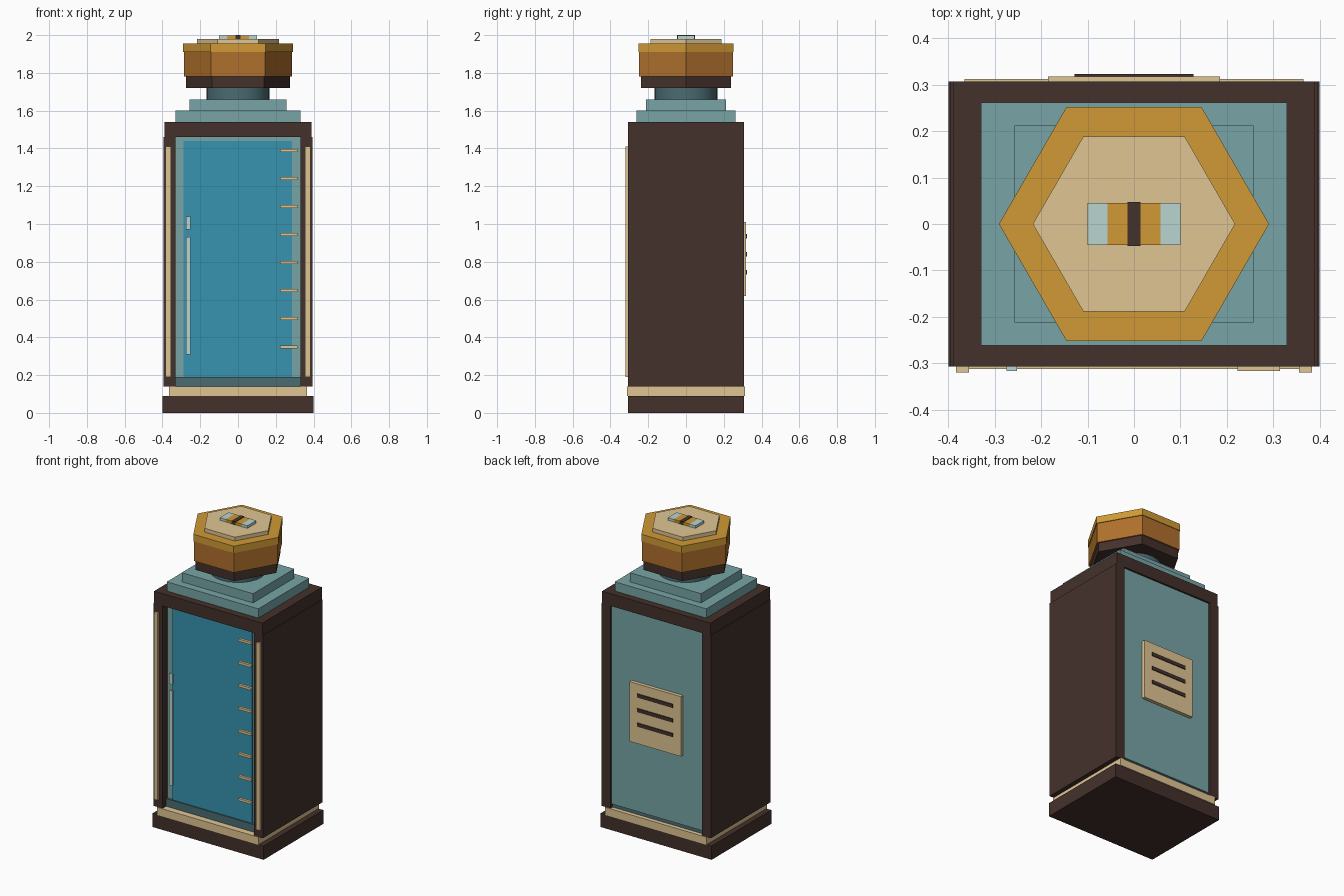
import bpy, bmesh
from math import cos, sin, pi, radians

if "Cube" in bpy.data.objects:
    bpy.data.objects.remove(bpy.data.objects["Cube"])


def material(name, hex_code):
    def lin(c):
        return c / 12.92 if c <= 0.04045 else ((c + 0.055) / 1.055) ** 2.4
    m = bpy.data.materials.new(name)
    m.diffuse_color = [lin(int(hex_code[i:i + 2], 16) / 255) for i in (0, 2, 4)] + [1]
    m.use_nodes = True
    m.node_tree.nodes["Principled BSDF"].inputs["Base Color"].default_value = m.diffuse_color
    return m


DARK = material("dark_wood", "44312B")
CREAM = material("cream", "DFC593")
TEAL = material("teal", "78A5A6")
DEEP = material("deep_teal", "4A6C72")
BLUE = material("blue_glass", "3792B0")
PALE = material("pale_blue", "BAD5D1")
GOLD = material("gold", "D09A36")
AMBER = material("amber", "B0702C")


def prism(name, points, z0, z1, mat):
    """Extrude a closed outline upwards from z0 to z1."""
    bm = bmesh.new()
    face = bm.faces.new([bm.verts.new((x, y, z0)) for x, y in points])
    top = bmesh.ops.extrude_face_region(bm, geom=[face])["geom"]
    bmesh.ops.translate(bm, vec=(0, 0, z1 - z0),
                        verts=[v for v in top if isinstance(v, bmesh.types.BMVert)])
    bmesh.ops.recalc_face_normals(bm, faces=bm.faces)
    me = bpy.data.meshes.new(name)
    bm.to_mesh(me)
    bm.free()
    me.materials.append(mat)
    ob = bpy.data.objects.new(name, me)
    bpy.context.collection.objects.link(ob)
    return ob


def box(name, x0, x1, y0, y1, z0, z1, mat):
    return prism(name, [(x0, y0), (x1, y0), (x1, y1), (x0, y1)], z0, z1, mat)


def slab(name, hx, hy, z0, z1, mat):
    return box(name, -hx, hx, -hy, hy, z0, z1, mat)


def ngon(name, n, r, z0, z1, mat):
    ring = [(r * cos(2 * pi * i / n), r * sin(2 * pi * i / n)) for i in range(n)]
    return prism(name, ring, z0, z1, mat)


def mirrored(ob):
    ob.modifiers.new("mirror_x", 'MIRROR').use_axis[0] = True
    return ob


# Base and plinth
slab("base", 0.40, 0.307, 0, 0.09, DARK)
slab("plinth", 0.365, 0.312, 0.09, 0.14, CREAM)

# Cabinet: side walls, top cap, cream front trims
mirrored(box("side_wall", 0.33, 0.395, -0.307, 0.307, 0.14, 1.46, DARK))
slab("top_cap", 0.39, 0.307, 1.46, 1.54, DARK)
mirrored(box("front_trim", 0.355, 0.383, -0.32, -0.30, 0.19, 1.41, CREAM))

# Recessed interior: sill, body, glass and back panel
box("sill", -0.33, 0.33, -0.27, 0.285, 0.14, 0.19, DEEP)
box("inner_body", -0.33, 0.33, -0.255, 0.28, 0.19, 1.46, TEAL)
box("glass", -0.288, 0.285, -0.262, -0.25, 0.19, 1.44, BLUE)
box("back_panel", -0.33, 0.33, 0.27, 0.295, 0.165, 1.46, TEAL)

# Glass highlights and scale marks
for i, (z0, z1) in enumerate([(0.31, 0.93), (0.97, 1.04)]):
    box(f"highlight_{i}", -0.275, -0.252, -0.317, -0.305, z0, z1, PALE)
for i in range(8):
    z = 0.35 + i * 0.1485
    box(f"scale_mark_{i}", 0.223, 0.315, -0.317, -0.30, z - 0.008, z + 0.008, CREAM)

# Rear vent plate with slots
box("vent_plate", -0.185, 0.185, 0.29, 0.318, 0.62, 1.01, CREAM)
for i in range(3):
    z = 0.745 + i * 0.095
    box(f"vent_slot_{i}", -0.128, 0.128, 0.314, 0.323, z - 0.012, z + 0.012, DARK)

# Stepped shoulders and round neck
slab("lower_step", 0.33, 0.262, 1.54, 1.60, TEAL)
slab("upper_step", 0.257, 0.212, 1.60, 1.66, TEAL)
neck = ngon("neck", 24, 0.166, 1.66, 1.72, DEEP)
bpy.context.view_layer.objects.active = neck
neck.select_set(True)
bpy.ops.object.shade_smooth_by_angle(angle=radians(30))

# Hexagonal stopper
ngon("stopper_foot", 6, 0.276, 1.72, 1.78, DARK)
ngon("stopper_body", 6, 0.286, 1.78, 1.91, AMBER)
ngon("stopper_rim", 6, 0.291, 1.91, 1.955, GOLD)
ngon("stopper_top", 6, 0.218, 1.955, 1.98, CREAM)

# Capsule inlay on the stopper
mirrored(box("inlay_end", 0.057, 0.10, -0.045, 0.045, 1.98, 1.997, PALE))
mirrored(box("inlay_middle", 0.014, 0.057, -0.045, 0.045, 1.98, 1.997, GOLD))
slab("inlay_band", 0.014, 0.047, 1.98, 2.0, DARK)
